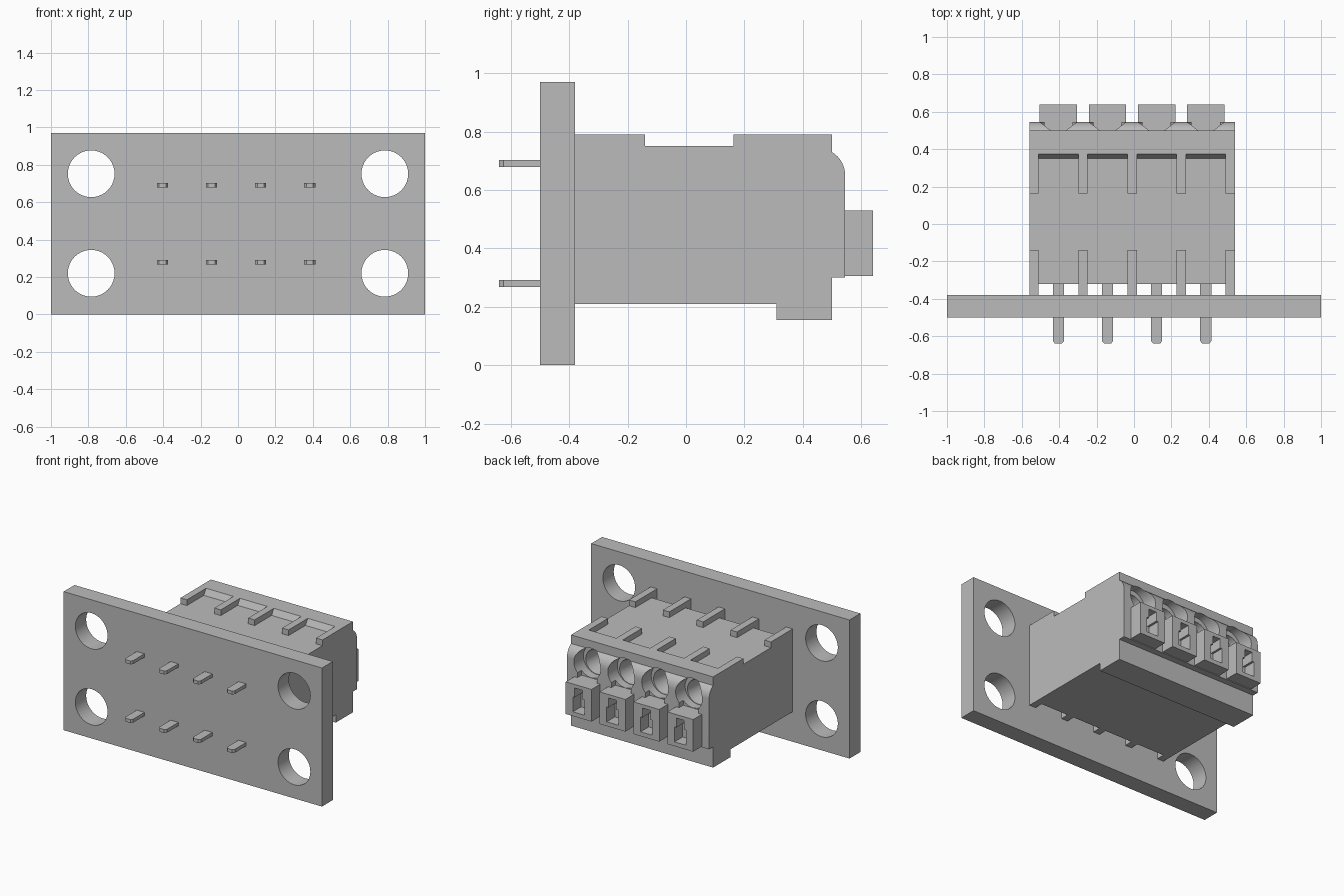
import bpy, bmesh, math
from mathutils import Matrix, Vector

cube = bpy.data.objects.get("Cube")
if cube:
    bpy.data.objects.remove(cube, do_unlink=True)

grey = bpy.data.materials.new("mid_grey")
grey.use_nodes = True
grey.diffuse_color = (0.5, 0.5, 0.5, 1)
grey.node_tree.nodes["Principled BSDF"].inputs["Base Color"].default_value = grey.diffuse_color


def finish(name, bm):
    bmesh.ops.recalc_face_normals(bm, faces=bm.faces)
    mesh = bpy.data.meshes.new(name)
    bm.to_mesh(mesh)
    bm.free()
    mesh.materials.append(grey)
    ob = bpy.data.objects.new(name, mesh)
    bpy.context.collection.objects.link(ob)
    return ob


def prism(name, points, lo, hi, axis="x"):
    """Extrude a (y, z) profile along x, or an (x, y) profile along z."""
    bm = bmesh.new()
    place = (lambda p: (lo, *p)) if axis == "x" else (lambda p: (*p, lo))
    face = bm.faces.new([bm.verts.new(place(p)) for p in points])
    new = bmesh.ops.extrude_face_region(bm, geom=[face])["geom"]
    shift = Vector((hi - lo, 0, 0)) if axis == "x" else Vector((0, 0, hi - lo))
    bmesh.ops.translate(bm, vec=shift, verts=[v for v in new if isinstance(v, bmesh.types.BMVert)])
    return finish(name, bm)


def box(name, x0, x1, y0, y1, z0, z1):
    return prism(name, [(y0, z0), (y1, z0), (y1, z1), (y0, z1)], x0, x1)


def cone(name, x, z, y0, y1, r0, r1):
    bm = bmesh.new()
    turn = Matrix.Translation((x, (y0 + y1) / 2, z)) @ Matrix.Rotation(-math.pi / 2, 4, "X")
    bmesh.ops.create_cone(bm, cap_ends=True, segments=40, radius1=r0, radius2=r1,
                          depth=y1 - y0, matrix=turn)
    return finish(name, bm)


def cut(ob, cutters):
    for cutter in cutters:
        mod = ob.modifiers.new("cut", "BOOLEAN")
        mod.operation = "DIFFERENCE"
        mod.solver = "EXACT"
        mod.object = cutter
        bpy.context.view_layer.objects.active = ob
        bpy.ops.object.modifier_apply(modifier=mod.name)


def smooth(ob):
    bpy.ops.object.select_all(action="DESELECT")
    ob.select_set(True)
    bpy.context.view_layer.objects.active = ob
    bpy.ops.object.shade_smooth_by_angle(angle=math.radians(25))


def discard(obs):
    for ob in obs:
        bpy.data.objects.remove(ob, do_unlink=True)


LEFT, RIGHT = -0.56, 0.54
PITCH = 0.2625
centres = [-0.404 + PITCH * i for i in range(4)]

# Mounting plate with four round holes
plate = box("mounting_plate", -1, 1, -0.5, -0.38, 0, 0.97)
holes = [cone("hole_cutter", x, z, -0.6, -0.3, 0.125, 0.125)
         for x in (-0.785, 0.785) for z in (0.22, 0.752)]
cut(plate, holes)
discard(holes)
smooth(plate)

# Housing with stepped foot and raised rear bar
housing = prism("housing", [(-0.32, 0.21), (0.31, 0.21), (0.31, 0.155), (0.5, 0.155),
                            (0.5, 0.79), (0.375, 0.79), (0.35, 0.75), (-0.32, 0.75)], LEFT, RIGHT)

# Rear fascia with rounded top edge
arc = [(0.455 + 0.09 * math.cos(a), 0.65 + 0.092 * math.sin(a))
       for a in [math.radians(60) * i / 8 for i in range(9)]]
fascia = prism("fascia", [(0.49, 0.3), (0.545, 0.3)] + arc + [(0.49, 0.73)], LEFT, RIGHT)

# Wire entries, a funnel with a neck down to each button
entries = []
for x in centres:
    entries.append(cone("entry_cutter", x, 0.635, 0.44, 0.7, 0.103, 0.103))
    entries.append(cone("funnel_cutter", x, 0.62, 0.25, 0.4401, 0.06, 0.085))
cut(housing, entries)
necks = [box("neck_cutter", x - 0.075, x + 0.075, 0.5, 0.7, 0.5, 0.58) for x in centres]
cut(fascia, entries + necks)
discard(entries + necks)
smooth(housing)
smooth(fascia)

# Ribs on the top and front of the housing
for i in range(5):
    x = LEFT + PITCH * i
    prism("front_rib", [(-0.38, 0.21), (-0.32, 0.21), (-0.32, 0.75), (-0.14, 0.75),
                        (-0.14, 0.79), (-0.38, 0.79)], x, x + 0.05)
    box("rear_rib", x, x + 0.05, 0.163, 0.375, 0.75, 0.79)

# Release buttons with stepped slots
for x in centres:
    button = box("release_button", x - 0.1, x + 0.1, 0.5, 0.64, 0.305, 0.53)
    slots = [box("slot_cutter", x - 0.045, x + 0.045, 0.55, 0.7, 0.335, 0.44),
             box("slot_cutter", x - 0.03, x + 0.03, 0.55, 0.7, 0.42, 0.505)]
    cut(button, slots)
    discard(slots)

# Contact pins with chamfered tips
for x in centres:
    for z in (0.28, 0.69):
        prism("contact_pin", [(x - 0.03, -0.31), (x - 0.03, -0.625), (x - 0.018, -0.64),
                              (x + 0.018, -0.64), (x + 0.03, -0.625), (x + 0.03, -0.31)],
              z - 0.012, z + 0.012, "z")
